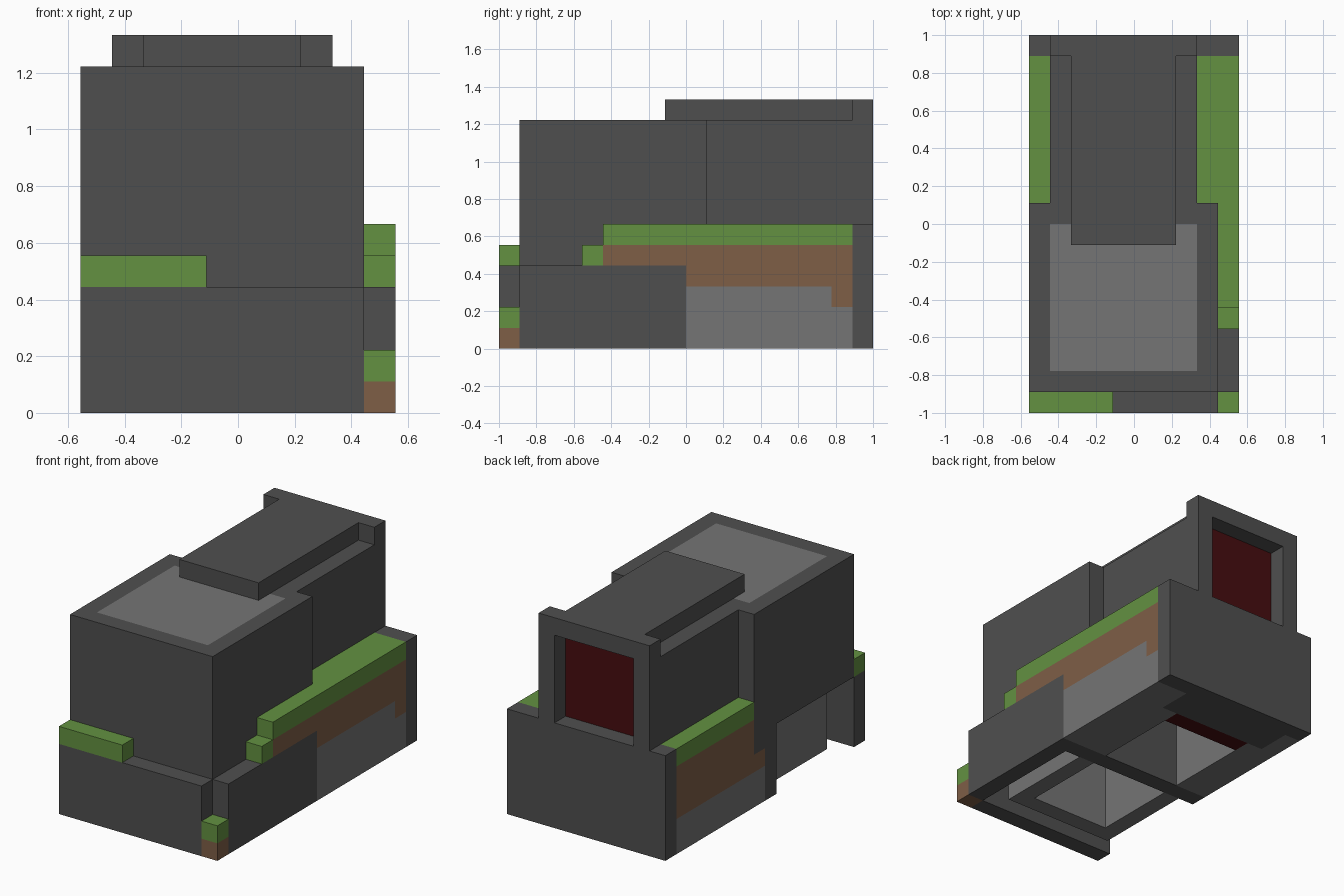
import bpy
import bmesh
from mathutils import Vector

cube = bpy.data.objects.get("Cube")
if cube:
    bpy.data.objects.remove(cube, do_unlink=True)

# The model sits on a block grid, 10 wide, 18 deep and 12 high
UNIT = 1 / 9
ORIGIN = Vector((5, 9, 0))


def make_material(name, color):
    mat = bpy.data.materials.new(name)
    mat.use_nodes = True
    mat.diffuse_color = (*color, 1)
    mat.node_tree.nodes["Principled BSDF"].inputs["Base Color"].default_value = (*color, 1)
    return mat


DARK = make_material("dark stone", (0.078, 0.078, 0.078))
GREY = make_material("grey stone", (0.178, 0.178, 0.178))
GREEN = make_material("grass green", (0.125, 0.283, 0.053))
BROWN = make_material("earth brown", (0.21, 0.112, 0.062))
RED = make_material("dark red", (0.062, 0.004, 0.005))


def part(name, mat, *boxes):
    """One object made of grid boxes, each given as x, y and z ranges."""
    bm = bmesh.new()
    for box in boxes:
        low = Vector([r[0] for r in box])
        high = Vector([r[1] for r in box])
        verts = bmesh.ops.create_cube(bm, size=1)["verts"]
        bmesh.ops.scale(bm, vec=(high - low) * UNIT, verts=verts)
        bmesh.ops.translate(bm, vec=((low + high) / 2 - ORIGIN) * UNIT, verts=verts)
    mesh = bpy.data.meshes.new(name)
    bm.to_mesh(mesh)
    bm.free()
    mesh.materials.append(mat)
    obj = bpy.data.objects.new(name, mesh)
    bpy.context.collection.objects.link(obj)
    return obj


# Shared spans across the width
LEFT_BANK, RIGHT_BANK = (9, 10), (0, 1)
WALLS = [(1, 2), (7, 8)]
JACKETS = [(0, 1), (8, 9)]
CORE, PIT = (1, 8), (2, 7)

# Front chamber, open underneath
part("front_chamber_walls", GREY,
     *[(x, (2, 8), (0, 10)) for x in WALLS],
     (PIT, (2, 3), (0, 10)))
part("front_chamber_lid", GREY, (CORE, (2, 9), (10, 11)))
part("chamber_divider", DARK, (CORE, (8, 9), (0, 10)))

# Outer jacket around the front chamber
part("front_jacket", DARK,
     *[(x, (1, 10), (4, 11)) for x in JACKETS],
     *[(x, (8, 9), (0, 4)) for x in JACKETS],
     (CORE, (1, 2), (4, 11)))

# Rear chamber, open underneath
part("rear_chamber_lower_walls", GREY, *[(x, (9, 15), (0, 6)) for x in WALLS])
part("rear_chamber_upper_walls", DARK,
     *[(x, (9, 17), (6, 11)) for x in WALLS],
     (PIT, (9, 16), (10, 11)))
part("rear_chamber_end", RED, (PIT, (14, 15), (0, 6)))
part("rear_base", DARK, (CORE, (15, 17), (0, 6)))

# Roof slab and back panel
part("roof_slab", DARK, (PIT, (8, 17), (11, 12)))
part("back_plate", DARK, ((0, 10), (17, 18), (0, 6)))
part("back_window_frame", DARK,
     *[(x, (17, 18), (6, 12)) for x in WALLS],
     (PIT, (17, 18), (11, 12)))
part("back_window", RED, (PIT, (16, 17), (6, 11)))

# Front plate with grass ledge and corner block
part("front_plate", DARK, ((0, 9), (0, 1), (0, 4)))
part("front_grass", GREEN, ((0, 4), (0, 1), (4, 5)))
part("corner_earth", BROWN, (LEFT_BANK, (0, 1), (0, 1)))
part("corner_grass", GREEN, (LEFT_BANK, (0, 1), (1, 2)))

# Bank on the left side
part("left_side_panel", DARK, (LEFT_BANK, (1, 9), (0, 4)))
part("left_bank_stone", GREY,
     ((8, 10), (9, 16), (0, 3)),
     ((8, 10), (16, 17), (0, 2)))
part("left_bank_earth", BROWN,
     (LEFT_BANK, (5, 9), (4, 5)),
     (LEFT_BANK, (9, 17), (3, 5)),
     ((8, 9), (10, 17), (3, 5)),
     ((8, 10), (16, 17), (2, 3)))
part("left_bank_grass", GREEN,
     (LEFT_BANK, (4, 5), (4, 5)),
     (LEFT_BANK, (5, 17), (5, 6)),
     ((8, 9), (10, 17), (5, 6)))

# Bank on the right side
part("right_bank_stone", GREY, (RIGHT_BANK, (9, 17), (0, 2)))
part("right_bank_earth", BROWN,
     (RIGHT_BANK, (9, 10), (2, 3)),
     (RIGHT_BANK, (10, 17), (2, 5)))
part("right_bank_grass", GREEN, (RIGHT_BANK, (10, 17), (5, 6)))
part("right_jacket_foot", DARK, (RIGHT_BANK, (9, 10), (3, 4)))
